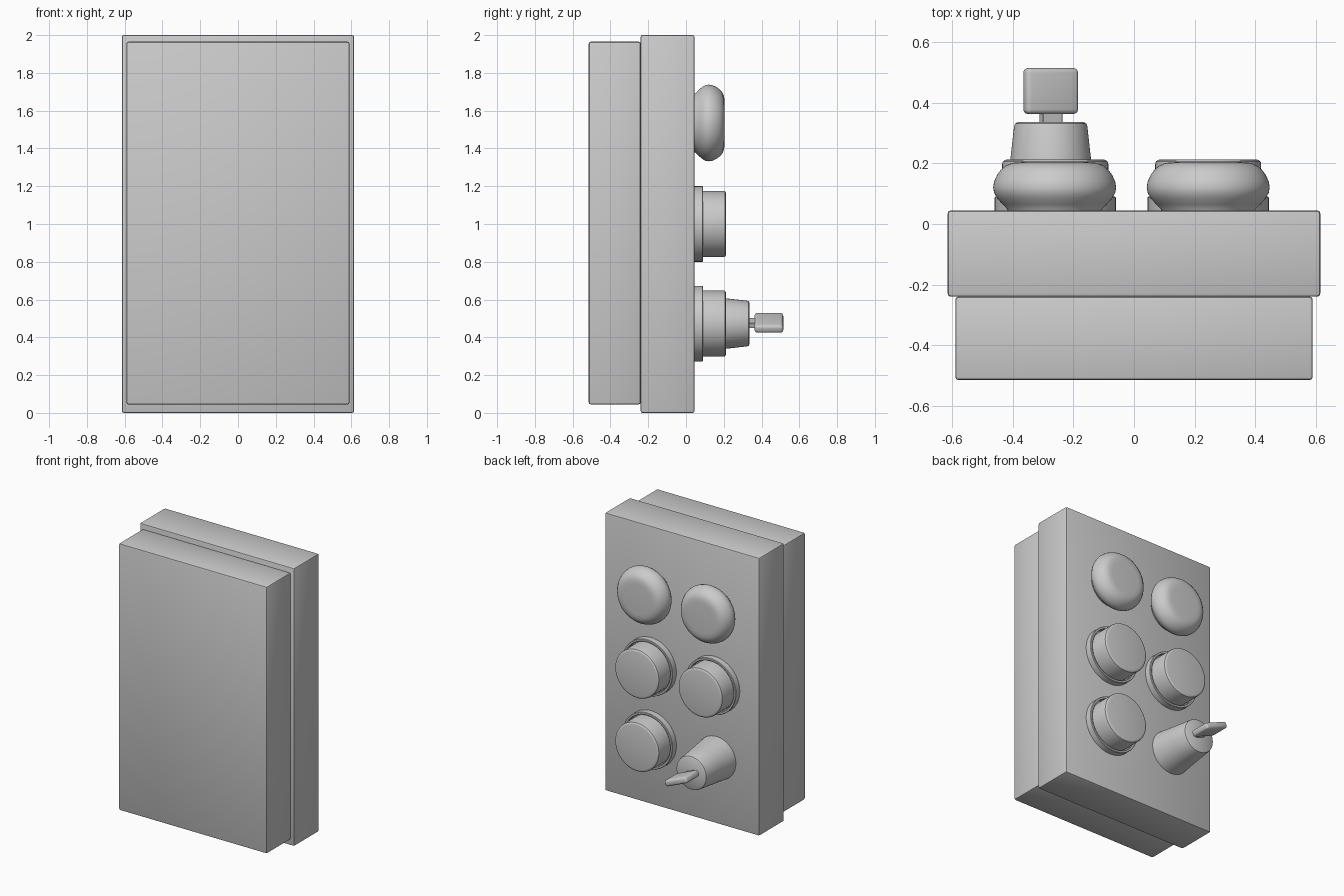
import bpy, bmesh, math
from mathutils import Matrix

if "Cube" in bpy.data.objects:
    bpy.data.objects.remove(bpy.data.objects["Cube"])


def finish(name, bm, loc=(0, 0, 0), angle=35):
    bmesh.ops.recalc_face_normals(bm, faces=bm.faces[:])
    me = bpy.data.meshes.new(name)
    bm.to_mesh(me)
    bm.free()
    ob = bpy.data.objects.new(name, me)
    bpy.context.collection.objects.link(ob)
    ob.location = loc
    bpy.ops.object.select_all(action='DESELECT')
    ob.select_set(True)
    bpy.context.view_layer.objects.active = ob
    bpy.ops.object.shade_smooth_by_angle(angle=math.radians(angle))
    return ob


def box(name, size, loc, bevel, segments=2, turn=0):
    bm = bmesh.new()
    bmesh.ops.create_cube(bm, size=1, matrix=Matrix.Diagonal((*size, 1)))
    bmesh.ops.bevel(bm, geom=bm.edges[:], offset=bevel, segments=segments,
                    profile=0.5, affect='EDGES')
    ob = finish(name, bm, loc)
    ob.rotation_euler.y = math.radians(turn)
    return ob


def lathe(name, profile, x, z, steps=64):
    """Revolve (radius, y) points around the y axis."""
    bm = bmesh.new()
    vs = [bm.verts.new((r, y, 0)) for r, y in profile]
    es = [bm.edges.new(p) for p in zip(vs, vs[1:])]
    bmesh.ops.spin(bm, geom=vs + es, cent=(0, 0, 0), axis=(0, 1, 0),
                   angle=math.tau, steps=steps, use_duplicate=False)
    bmesh.ops.remove_doubles(bm, verts=bm.verts[:], dist=1e-5)
    return finish(name, bm, (x, 0, z))


# Enclosure: narrower rear housing and wider control cover
box("housing", (1.18, 0.275, 1.92), (0, -0.3775, 1.005), 0.01)
box("cover", (1.23, 0.285, 2.0), (0, -0.0975, 1.0), 0.01)

# Profiles as (radius, y)
mushroom = [(0, 0.035), (0.152, 0.035), (0.156, 0.048), (0.172, 0.065), (0.19, 0.085),
            (0.2, 0.103), (0.203, 0.12), (0.2, 0.14), (0.19, 0.162), (0.176, 0.181),
            (0.158, 0.195), (0.138, 0.202), (0.11, 0.204), (0, 0.204)]
collar = [(0, 0.035), (0.2, 0.035), (0.2, 0.088), (0.197, 0.091),
          (0.186, 0.091), (0.182, 0.088), (0.182, 0.06), (0, 0.06)]
cap = [(0, 0.055), (0.175, 0.055), (0.175, 0.198), (0.173, 0.206),
       (0.167, 0.211), (0.158, 0.213), (0, 0.213)]
barrel = [(0, 0.035), (0.155, 0.035), (0.133, 0.215), (0.121, 0.322),
          (0.118, 0.331), (0.11, 0.336), (0, 0.336)]

# Mushroom buttons in the top row
for side, x in (("left", -0.262), ("right", 0.245)):
    lathe("mushroom_button_" + side, mushroom, x, 1.535)

# Flat push buttons with collars
for side, x, z in (("middle_left", -0.26, 1.0), ("middle_right", 0.245, 1.0),
                   ("bottom_right", 0.245, 0.473)):
    lathe("button_collar_" + side, collar, x, z)
    lathe("push_button_" + side, cap, x, z)

# Key switch with its turned key
lathe("key_barrel", barrel, -0.275, 0.473)
box("key_shaft", (0.07, 0.06, 0.03), (-0.274, 0.345, 0.476), 0.002, 1, 23)
box("key_head", (0.188, 0.152, 0.045), (-0.275, 0.439, 0.477), 0.016, 4, 23)
